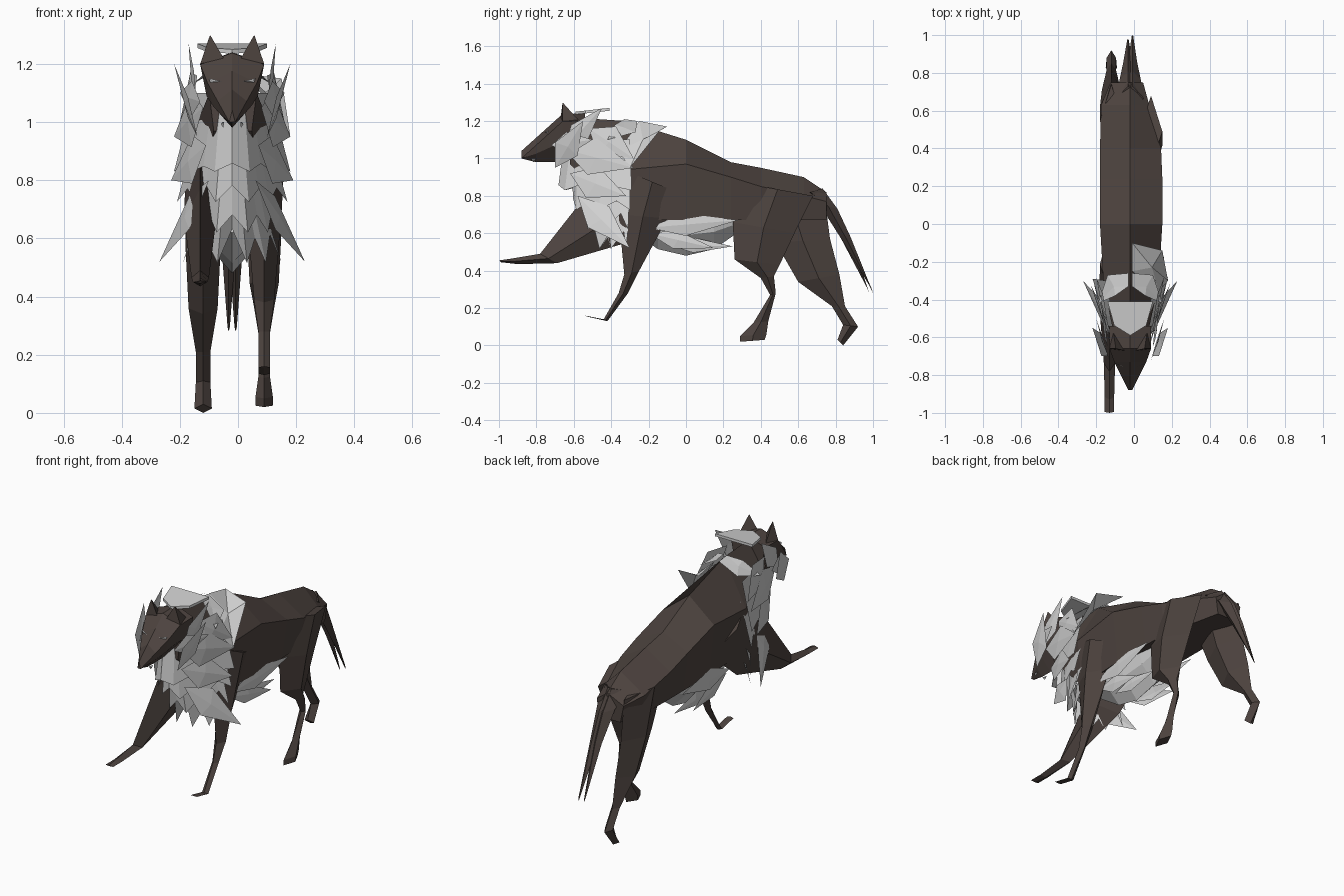
import bpy, bmesh, math, random
from mathutils import Vector

random.seed(4)
MID = -0.02  # centre plane of the animal
BOTH = (1, -1)

cube = bpy.data.objects.get("Cube")
if cube:
    bpy.data.objects.remove(cube)


def material(name, rgb):
    m = bpy.data.materials.new(name)
    m.use_nodes = True
    m.diffuse_color = (*rgb, 1)
    m.node_tree.nodes["Principled BSDF"].inputs["Base Color"].default_value = (*rgb, 1)
    return m


BROWN = material("dark brown fur", (0.075, 0.057, 0.05))
GREY = material("light grey fur", (0.64, 0.64, 0.64))


def finish(name, bm, mat):
    bmesh.ops.remove_doubles(bm, verts=bm.verts, dist=0.0005)
    bmesh.ops.recalc_face_normals(bm, faces=bm.faces)
    mesh = bpy.data.meshes.new(name)
    bm.to_mesh(mesh)
    bm.free()
    mesh.materials.append(mat)
    ob = bpy.data.objects.new(name, mesh)
    bpy.context.collection.objects.link(ob)


def loft(name, rings, mat, closed=True):
    """Skin a list of equal-length point rings; closed rings get end caps."""
    bm = bmesh.new()
    rows = [[bm.verts.new(p) for p in ring] for ring in rings]
    n = len(rows[0])
    for a, b in zip(rows, rows[1:]):
        for i in range(n if closed else n - 1):
            j = (i + 1) % n
            bm.faces.new((a[i], a[j], b[j], b[i]))
    if closed:
        bm.faces.new(rows[0])
        bm.faces.new(rows[-1])
    finish(name, bm, mat)


def limb(name, x, rows):
    """Diamond-section limb; rows give half width, front edge y z, back edge y z."""
    rings = []
    for w, fy, fz, by, bz in rows:
        cy, cz = (fy + by) / 2, (fz + bz) / 2
        rings.append([(x, fy, fz), (x + w, cy, cz), (x, by, bz), (x - w, cy, cz)])
    loft(name, rings, BROWN)


def plates(name, polygons, mat, sides=BOTH):
    """Slightly ridged fur plates; x is measured outward from the centre plane."""
    bm = bmesh.new()
    for poly in polygons:
        centre = sum((Vector(p) for p in poly), Vector()) / len(poly)
        for side in sides:
            ridge = bm.verts.new((MID + side * (centre.x + 0.008), centre.y, centre.z))
            edge = [bm.verts.new((MID + side * x, y, z)) for x, y, z in poly]
            for i, v in enumerate(edge):
                bm.faces.new((v, edge[(i + 1) % len(edge)], ridge))
    finish(name, bm, mat)


def lock(root, tip, width):
    """Kite outline of one pointed lock of fur."""
    root, tip = Vector(root), Vector(tip)
    across = (tip - root).cross(Vector((1, 0, 0))).normalized() * width
    middle = root.lerp(tip, 0.4)
    return [root, middle + across, tip, middle - across]


# Torso: y, ridge height, flank height; widths taper to the neck and the rump
torso = []
for y, top, flank in [(-.62, 1.22, 1.1), (-.32, 1.2, .94), (0, 1.1, .97), (.24, .98, .9),
                      (.4, .95, .85), (.63, .9, .8), (.75, .82, .77)]:
    neck = min(1, (1 + y) * 1.3)
    right = .16 * min(neck, (1 - y) * 2.6)
    left = .17 * min(neck, (1 - y) * 1.6)
    low = .67 + max(0, -y - .32)
    torso.append([(MID, y, top), (MID + left, y, flank), (MID + left * .8, y, low),
                  (MID - right * .8, y, low), (MID - right, y, flank)])
loft("torso", torso, BROWN)

# Legs in a running stride
limb("left_front_leg", .09, [
    (.07, -.36, .95, 0, .8), (.06, -.36, .7, -.1, .68), (.035, -.33, .38, -.25, .4),
    (.02, -.36, .28, -.31, .28), (.02, -.44, .14, -.42, .13), (.02, -.54, .16, -.53, .155)])
limb("right_front_leg", -.13, [
    (.05, -.38, .97, -.04, .76), (.055, -.56, .77, -.28, .56), (.03, -.78, .49, -.69, .44),
    (.025, -.93, .465, -.9, .435), (.025, -1, .455, -.99, .445)])
limb("left_hind_leg", .09, [
    (.06, .3, .87, .68, .8), (.06, .25, .66, .58, .6), (.05, .26, .46, .5, .43),
    (.035, .4, .36, .47, .37), (.02, .45, .27, .48, .28), (.02, .36, .12, .44, .13),
    (.03, .29, .05, .43, .06), (.03, .29, .02, .42, .03)])
limb("right_hind_leg", -.12, [
    (.06, .35, .84, .74, .8), (.06, .48, .55, .77, .57), (.05, .6, .34, .82, .38),
    (.025, .78, .21, .85, .21), (.025, .84, .11, .92, .1), (.03, .81, .03, .84, 0)])

# Tail, broad at the root with a forked tip
for side, label in zip(BOTH, ("left", "right")):
    limb(label + "_tail_lock", MID + side * .012, [
        (.06, .6, .8, .73, .84), (.045, .71, .76, .81, .73), (.025, .83, .57, .88, .58),
        (.004, .98 + .01 * side, .31, .99 + .01 * side, .28)])

# Head, six-sided, tapering to the muzzle
head = []
for y in (-.54, -.66, -.73, -.8, -.88):
    top = min(1.24, 1.04 + (y + .88) * .9)
    low = .98 + max(0, -.84 - y) / 2
    w = min(.11, (y + .9) / 2)
    brow, cheek = top - .04, (top + low) / 2 - .02
    head.append([(MID, y, top), (MID + w, y, brow), (MID + w * .8, y, cheek),
                 (MID, y, low), (MID - w * .8, y, cheek), (MID - w, y, brow)])
loft("head", head, BROWN)
plates("eyes", [[(.035, -.755, 1.14), (.08, -.735, 1.15), (.075, -.74, 1.136)]], GREY)
plates("teeth", [[(.028, -.83, 1), (.034, -.8, 1), (.03, -.815, .98)]], GREY)
for side, label in zip(BOTH, ("left", "right")):
    base = [(.03, -.67, 1.22), (.11, -.66, 1.2), (.09, -.57, 1.2)]
    peak = Vector((.076, -.66, 1.3))
    rings = [[Vector(p).lerp(peak, t) for p in base] for t in (0, .97)]
    loft(label + "_ear", [[(MID + side * x, y, z) for x, y, z in r] for r in rings], BROWN)


def collar_row(z, w, front, rear, ragged, count=11):
    """V-shaped row of points wrapping the chest, with a ragged edge."""
    row = []
    for i in range(count):
        t = 2 * i / (count - 1) - 1
        x = w * math.copysign(abs(t) ** .75, t)
        y = front + (rear - front) * abs(t) ** 1.4
        lift = ragged * (i % 2) * random.uniform(.6, 1.2)
        row.append((MID + x * (1 - lift), y + lift * .3, z + lift))
    return row


# Mane: four overlapping skirts that flare outward and step back down the chest
for k in range(4):
    upper = collar_row(1.1 - .12 * k, .13 - .01 * k, -.65 + .035 * k, -.3, 0)
    lower = collar_row(.83 - .105 * k, .2 - .01 * k, -.69 + .07 * k, -.29 - .01 * k, .025 * (k + 1))
    loft("mane_layer_%d" % (k + 1), [upper, lower], GREY, False)

# Cheek and neck locks, leaning outward toward the rear
plates("cheek_locks", [
    lock((.12, -.7, .95), (.2, -.55, 1.2), .07),
    lock((.11, -.72, 1.07), (.18, -.5, 1.1), .06),
    lock((.12, -.65, 1.05), (.15, -.45, 1.27), .06),
    lock((.12, -.52, 1.16), (.18, -.28, 1), .09),
    lock((.1, -.65, 1.05), (.2, -.28, .95), .1),
    lock((.09, -.62, .92), (.21, -.32, .8), .09),
    lock((.08, -.58, .8), (.25, -.3, .52), .08)], GREY)

# Crest on the crown, a thin half-round plate
arc = [math.pi * i / 4 for i in range(5)]
loft("crown_lock", [[(MID + .12 * math.cos(a), -.41 - .18 * math.sin(a), z - .02 * math.sin(a))
                     for a in arc] for z in (1.255, 1.27)], GREY)

# Patches along the neck
plates("neck_locks", [
    [(.01, -.33, 1.21), (.01, -.26, 1.2), (.12, -.27, 1.14), (.17, -.42, 1.1), (.08, -.38, 1.18)]], GREY)
plates("left_shoulder_lock", [
    [(.01, -.25, 1.2), (.01, -.1, 1.17), (.17, -.14, 1.15), (.2, -.3, .95), (.15, -.36, 1.04)]],
    GREY, (1,))

# Belly fur: a shaggy keel with flaring side locks
belly = []
for i in range(5):
    t = i / 2 - 1
    w, low = .12 - .03 * t * t, .48 + .14 * t * t
    y, middle = .3 * t, (low + .7) / 2
    belly.append([(MID - w, y, .7), (MID - w * .8, y, middle), (MID, y, low),
                  (MID + w * .8, y, middle), (MID + w, y, .7)])
loft("belly_fur", belly, GREY)
plates("belly_locks", [
    lock((.12, -.2, .63), (.15, .28, .67), .06),
    lock((.1, -.2, .6), (.13, .15, .52), .05),
    lock((.07, -.1, .54), (.08, .25, .53), .04)], GREY)
